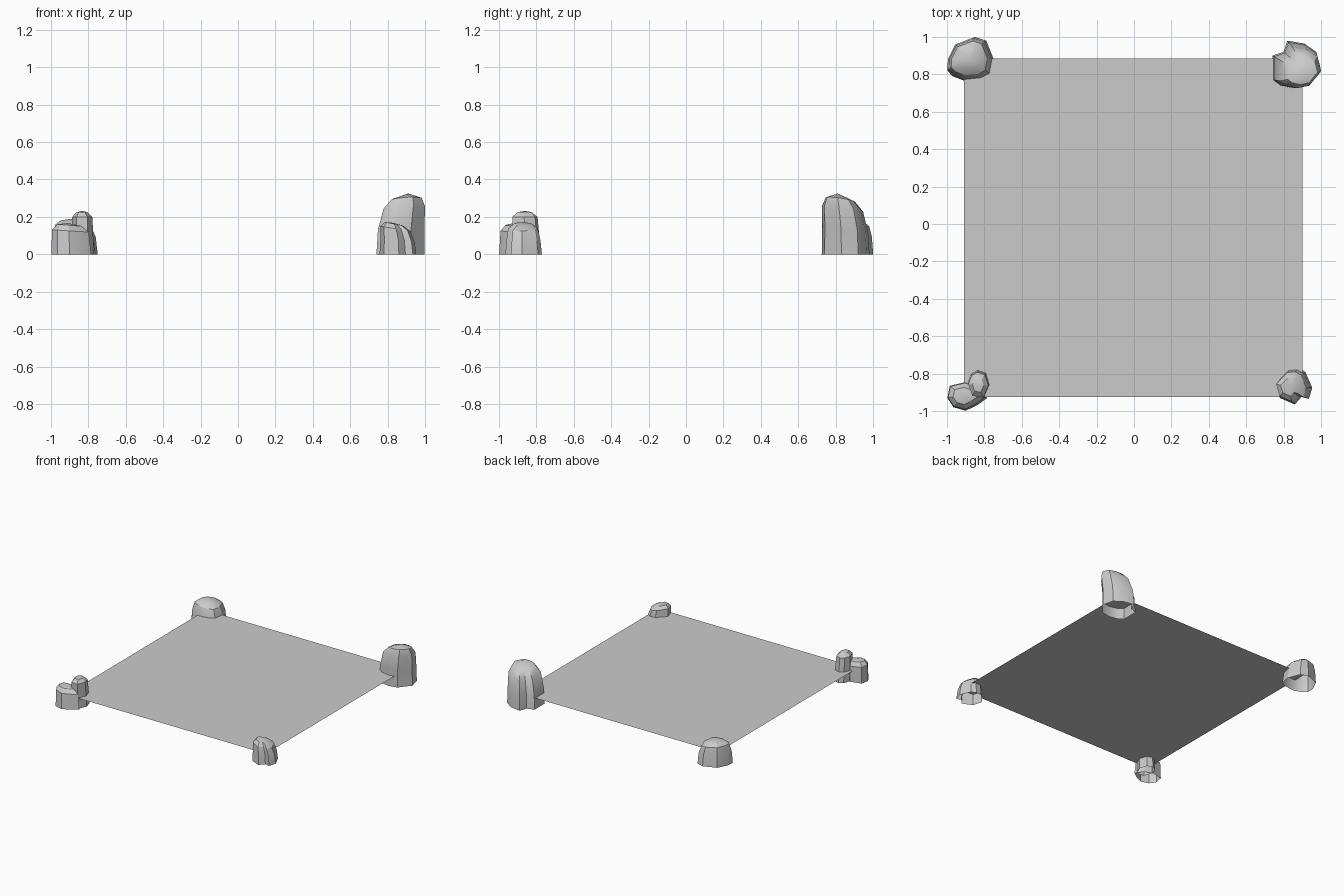
import bpy, bmesh
from mathutils import Vector

if "Cube" in bpy.data.objects:
    bpy.data.objects.remove(bpy.data.objects["Cube"])


def finish(name, bm):
    bmesh.ops.recalc_face_normals(bm, faces=bm.faces)
    me = bpy.data.meshes.new(name)
    bm.to_mesh(me)
    bm.free()
    ob = bpy.data.objects.new(name, me)
    bpy.context.collection.objects.link(ob)
    return ob


def rock(name, outline, peak, rings, tilt=(0, 0)):
    """Open-bottomed boulder: footprint shrinks ring by ring towards the peak."""
    bm = bmesh.new()
    n = len(outline)
    pts = [Vector(p) for p in outline]
    centre = sum(pts, Vector((0, 0))) / n
    top = Vector(peak[:2])
    loops = []
    for frac, scale in rings:
        # upper rings drift towards the peak and tilt
        c = centre.lerp(top, frac ** 3)
        loop = []
        for p in pts:
            q = c + (p - centre) * scale
            z = peak[2] * frac * (1 + (q - centre).dot(Vector(tilt)))
            loop.append(bm.verts.new((q.x, q.y, z)))
        loops.append(loop)
    for a, b in zip(loops, loops[1:]):
        for i in range(n):
            j = (i + 1) % n
            bm.faces.new((a[i], a[j], b[j], b[i]))
    tip = bm.verts.new(peak)
    for i in range(n):
        bm.faces.new((loops[-1][i], loops[-1][(i + 1) % n], tip))
    ob = finish(name, bm)
    # recalc can flip an open shell: make sure the crown points up
    if ob.data.polygons[-1].normal.z < 0:
        ob.data.flip_normals()
    bpy.context.view_layer.objects.active = ob
    ob.select_set(True)
    bpy.ops.object.shade_smooth_by_angle(angle=0.5)
    ob.select_set(False)
    return ob


# Flat sheet held between the four corner rocks
bm = bmesh.new()
bm.faces.new([bm.verts.new((x, y, 0.087)) for x, y in
              ((-.91, -.925), (.90, -.925), (.90, .885), (-.91, .885))])
sheet = finish("flat_sheet", bm)
if sheet.data.polygons[0].normal.z < 0:
    sheet.data.flip_normals()

# Back right: tall boulder with a groove in its rear left side
rock("back_right_rock",
     [(.74, .77), (.78, .74), (.85, .725), (.925, .74), (.998, .83), (.975, .92),
      (.91, .965), (.82, .98), (.80, .92), (.74, .90)],
     (.91, .81, .325),
     [(0, 1), (.4, .96), (.74, .86), (.88, .62)], (.3, -.5))

# Back left: low, broad boulder
rock("back_left_rock",
     [(-.998, .82), (-.995, .88), (-.955, .96), (-.85, 1.0), (-.79, .98),
      (-.75, .88), (-.765, .80), (-.81, .775), (-.905, .765), (-.97, .79)],
     (-.89, .88, .19),
     [(0, 1), (.5, .93), (.8, .78), (.93, .5)], (-.4, 0))

# Front right: small boulder with a groove in its outer corner
rock("front_right_rock",
     [(.757, -.85), (.78, -.93), (.86, -.965), (.895, -.925), (.935, -.935),
      (.953, -.875), (.915, -.79), (.88, -.77), (.83, -.775), (.785, -.82)],
     (.83, -.87, .168),
     [(0, 1), (.45, .93), (.8, .82), (.94, .5)], (-1.2, 0))

# Front left: a pair of small stones
rock("front_left_stone_low",
     [(-.998, -.93), (-.985, -.865), (-.90, -.845), (-.83, -.87),
      (-.785, -.93), (-.84, -.97), (-.90, -.998), (-.965, -.98)],
     (-.91, -.92, .167),
     [(0, 1), (.75, .92), (.93, .6)], (-.5, 0))
rock("front_left_stone_tall",
     [(-.89, -.845), (-.87, -.795), (-.835, -.775), (-.79, -.79),
      (-.77, -.855), (-.80, -.925), (-.865, -.915)],
     (-.835, -.86, .232),
     [(0, 1), (.86, .9), (.97, .5)], (0, 0))
